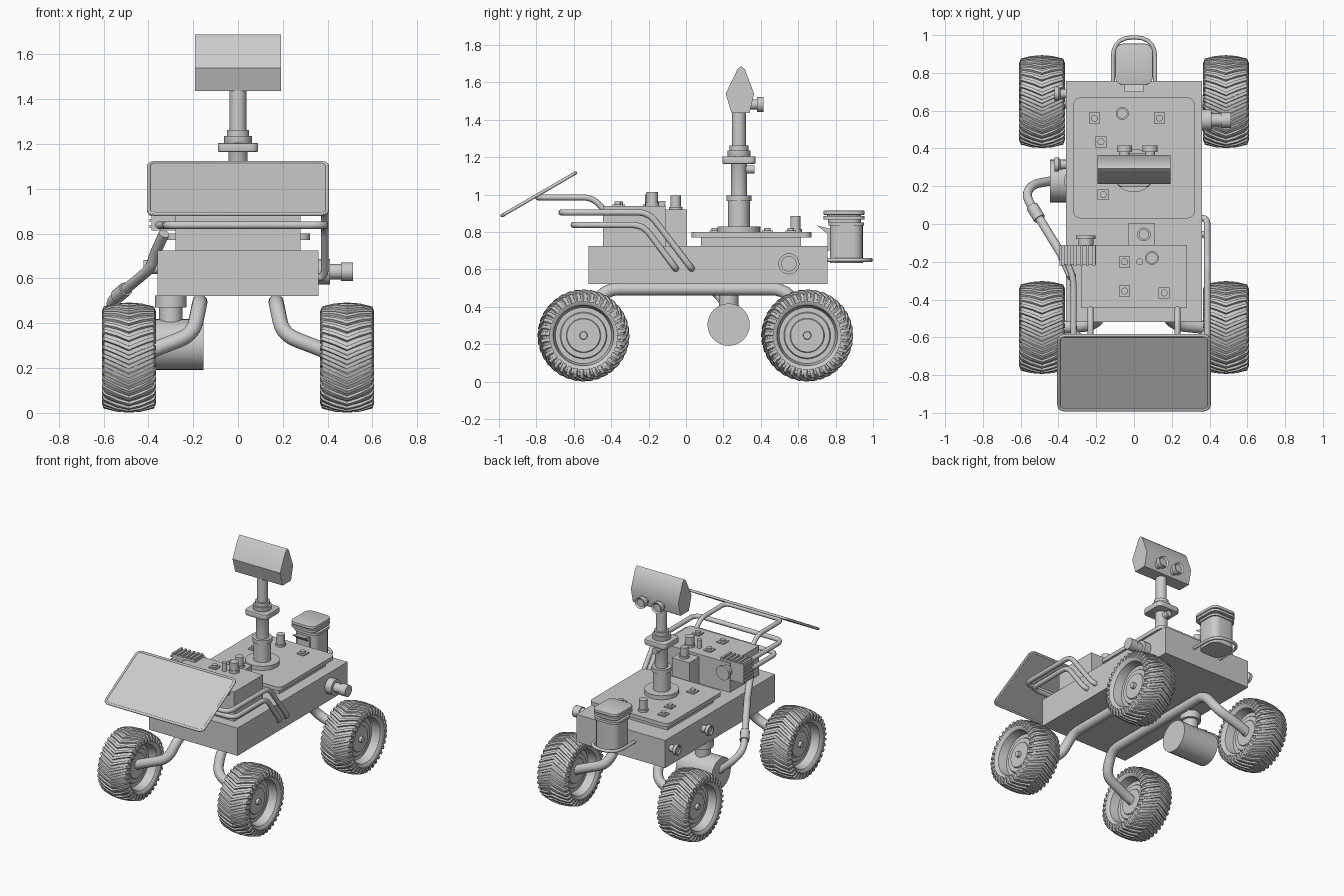
import bpy, bmesh, math
from mathutils import Vector, Matrix

if "Cube" in bpy.data.objects:
    bpy.data.objects.remove(bpy.data.objects["Cube"])

grey = bpy.data.materials.new("plain grey")
grey.use_nodes = True
tone = (0.6, 0.6, 0.6, 1)
grey.diffuse_color = tone
grey.node_tree.nodes["Principled BSDF"].inputs["Base Color"].default_value = tone

AXES = {"x": Matrix.Rotation(math.pi / 2, 4, "Y"), "z": Matrix.Identity(4),
        "y": Matrix.Rotation(-math.pi / 2, 4, "X")}


def finish(name, bm, smooth=True):
    bmesh.ops.recalc_face_normals(bm, faces=bm.faces)
    me = bpy.data.meshes.new(name)
    bm.to_mesh(me)
    bm.free()
    me.materials.append(grey)
    ob = bpy.data.objects.new(name, me)
    bpy.context.collection.objects.link(ob)
    if smooth:
        activate(ob)
        bpy.ops.object.shade_smooth_by_angle(angle=math.radians(35))
    return ob


def activate(ob):
    bpy.ops.object.select_all(action="DESELECT")
    ob.select_set(True)
    bpy.context.view_layer.objects.active = ob


def box(name, x, y, z, corner=0.0, edge=0.0):
    """Box from ranges; corner rounds the upright edges, edge softens the rest."""
    bm = bmesh.new()
    bmesh.ops.create_cube(bm, size=1)
    for v in bm.verts:
        v.co = [r[0] + (c + 0.5) * (r[1] - r[0]) for c, r in zip(v.co, (x, y, z))]
    if corner:
        up = [e for e in bm.edges if abs(e.verts[0].co.z - e.verts[1].co.z) > 1e-4]
        bmesh.ops.bevel(bm, geom=up, offset=corner, segments=5, affect="EDGES", profile=0.5)
    if edge:
        rim = [e for e in bm.edges if e.calc_face_angle(0) > 1]
        bmesh.ops.bevel(bm, geom=rim, offset=edge, segments=2, affect="EDGES", profile=0.5)
    return finish(name, bm, bool(corner or edge))


def lathe(name, profile, origin, axis="z", sides=32):
    """Revolve (radius, height) pairs around an axis through origin."""
    bm = bmesh.new()
    pts = [bm.verts.new((r, 0, h)) for r, h in profile]
    edges = [bm.edges.new(p) for p in zip(pts, pts[1:])]
    bmesh.ops.spin(bm, geom=pts + edges, cent=(0, 0, 0), axis=(0, 0, 1),
                   angle=math.tau, steps=sides)
    bmesh.ops.remove_doubles(bm, verts=bm.verts, dist=1e-4)
    bm.transform(Matrix.Translation(origin) @ AXES[axis])
    return finish(name, bm)


def rod(name, origin, axis, *steps):
    """Stacked cylinders: steps are (radius, start, end)."""
    prof = [(0, steps[0][1])]
    for r, a, b in steps:
        prof += [(r, a), (r, b)]
    return lathe(name, prof + [(0, steps[-1][2])], origin, axis)


def tube(name, points, radius, bend=0.06):
    """Round tube along a path with filleted corners."""
    p = [Vector(q) for q in points]
    path = [p[0]]
    for a, b, c in zip(p, p[1:], p[2:]):
        s = b + (a - b).normalized() * min(bend, (a - b).length * 0.48)
        e = b + (c - b).normalized() * min(bend, (c - b).length * 0.48)
        path += [s.lerp(b, t).lerp(b.lerp(e, t), t) for t in (0, 0.2, 0.4, 0.6, 0.8, 1)]
    path.append(p[-1])
    cu = bpy.data.curves.new(name, "CURVE")
    cu.dimensions = "3D"
    cu.bevel_depth, cu.bevel_resolution, cu.use_fill_caps = radius, 4, True
    sp = cu.splines.new("POLY")
    sp.points.add(len(path) - 1)
    for q, co in zip(sp.points, path):
        q.co = (*co, 1)
    cu.materials.append(grey)
    ob = bpy.data.objects.new(name, cu)
    bpy.context.collection.objects.link(ob)
    activate(ob)
    bpy.ops.object.convert(target="MESH")
    bpy.ops.object.shade_smooth_by_angle(angle=math.radians(40))
    return ob


# Wheels: dished hub and tyre, with chevron lugs wrapped round the tread
half = [(0, 0.075), (0.02, 0.075), (0.022, 0.055), (0.088, 0.055), (0.092, 0.048), (0.12, 0.048),
        (0.125, 0.04), (0.15, 0.04), (0.162, 0.1), (0.172, 0.108), (0.19, 0.114), (0.212, 0.112),
        (0.222, 0.1), (0.231, 0.05)]
tyre_profile = half + [(0.234, 0)] + [(r, -h) for r, h in reversed(half)]
stations = [(-0.121, 0.205), (-0.112, 0.228), (-0.055, 0.242), (0, 0.246),
            (0.055, 0.242), (0.112, 0.228), (0.121, 0.205)]


def treads(name, centre):
    bm = bmesh.new()
    lugs = 36
    for i in range(lugs):
        rings = []
        for x, r in stations:
            mid = math.tau * i / lugs + 1.9 * abs(x)
            ring = []
            for rad, off in ((r - 0.025, -0.062), (r, -0.036), (r, 0.036), (r - 0.025, 0.062)):
                t = mid + off
                ring.append(bm.verts.new((x, -rad * math.cos(t), rad * math.sin(t))))
            rings.append(ring)
        for a, b in zip(rings, rings[1:]):
            for k in range(3):
                bm.faces.new((a[k], a[k + 1], b[k + 1], b[k]))
        bm.faces.new(rings[0])
        bm.faces.new(rings[-1])
    bm.transform(Matrix.Translation(centre))
    return finish(name, bm, False)


for side, s in (("left", 1), ("right", -1)):
    for end, y in (("front", -0.548), ("rear", 0.648)):
        c = (s * 0.487, y, 0.247)
        lathe(f"{end}_{side}_wheel", tyre_profile, c, "x", 48)
        treads(f"{end}_{side}_tread", c)
    # Suspension: one tube per side, dropping to a wheel at each end
    tube(f"{side}_suspension", [
        (s * 0.45, -0.548, 0.25), (s * 0.37, -0.548, 0.285), (s * 0.2, -0.53, 0.35),
        (s * 0.17, -0.43, 0.495), (s * 0.17, 0.53, 0.495), (s * 0.2, 0.63, 0.35),
        (s * 0.37, 0.648, 0.285), (s * 0.45, 0.648, 0.25)], 0.034, 0.07)

# Body and decks
box("body", (-0.36, 0.36), (-0.52, 0.757), (0.522, 0.725))
box("deck_plinth", (-0.28, 0.28), (0.08, 0.615), (0.725, 0.775))
box("deck_plate", (-0.322, 0.322), (0.03, 0.67), (0.772, 0.8), 0.04)
box("front_housing", (-0.28, 0.28), (-0.445, -0.11), (0.725, 0.94))
box("small_housing", (-0.03, 0.11), (-0.11, 0.005), (0.725, 0.92))
rod("small_housing_knob", (0.052, -0.055, 0.92), "z", (0.036, 0, 0.015), (0.027, 0.015, 0.075))
rod("front_housing_knob", (0.095, -0.18, 0.94), "z", (0.036, 0, 0.02), (0.03, 0.02, 0.075))
rod("front_housing_cap", (0.03, -0.2, 0.94), "z", (0.018, 0, 0.06))
rod("deck_knob", (-0.062, 0.585, 0.8), "z", (0.034, 0, 0.015), (0.027, 0.015, 0.085))

# Square fittings with a bolt
fittings = [(-0.21, 0.56, 0.8), (0.135, 0.56, 0.8), (-0.175, 0.435, 0.8), (-0.163, 0.155, 0.8),
            (-0.05, -0.2, 0.94), (-0.05, -0.355, 0.94), (0.16, -0.365, 0.94)]
for i, (x, y, z) in enumerate(fittings):
    box(f"fitting_{i}", (x - 0.029, x + 0.029), (y - 0.029, y + 0.029), (z, z + 0.008))
    rod(f"fitting_bolt_{i}", (x, y, z), "z", (0.018, 0, 0.022))

# Finned unit with a round port
box("finned_unit", (-0.385, -0.2), (-0.215, -0.115), (0.815, 0.955))
for i in range(5):
    z = 0.825 + i * 0.027
    box(f"unit_side_fin_{i}", (-0.394, -0.385), (-0.22, -0.11), (z, z + 0.013))
for i in range(6):
    x = -0.385 + i * 0.033
    box(f"unit_top_fin_{i}", (x, x + 0.016), (-0.22, -0.11), (0.955, 0.965))
rod("unit_port", (-0.255, -0.115, 0.88), "y", (0.04, 0, 0.035), (0.052, 0.035, 0.055))

# Mast with collars
rod("mast", (0, 0.283, 0), "z", (0.115, 0.8, 0.83), (0.058, 0.83, 0.965), (0.066, 0.965, 0.995),
    (0.043, 0.995, 1.165), (0.062, 1.2, 1.235), (0.05, 1.235, 1.262), (0.037, 1.262, 1.45))
box("mast_collar", (-0.09, 0.09), (0.195, 0.372), (1.165, 1.205), 0.03, 0.006)
rod("mast_knob", (0, 0.31, 1.135), "y", (0.022, 0, 0.055))

# Head: side profile extruded across
bm = bmesh.new()
outline = [(0.243, 1.437), (0.34, 1.437), (0.364, 1.54), (0.315, 1.67), (0.295, 1.688),
           (0.275, 1.67), (0.212, 1.54)]
face = bm.faces.new([bm.verts.new((-0.193, y, z)) for y, z in outline])
ext = bmesh.ops.extrude_face_region(bm, geom=[face])["geom"]
bmesh.ops.translate(bm, vec=(0.386, 0, 0), verts=[v for v in ext if isinstance(v, bmesh.types.BMVert)])
finish("head", bm)
for i, x in enumerate((-0.05, 0.085)):
    rod(f"eye_{i}", (x, 0.33, 1.482), "y", (0.026, 0, 0.05), (0.04, 0.05, 0.085), (0.028, 0.075, 0.075))

# Tilted front panel with a raised rim
tilt = Matrix.Translation((0, -0.787, 1.002)) @ Matrix.Rotation(math.atan2(0.235, 0.405), 4, "X")
panel = box("front_panel", (-0.405, 0.405), (-0.234, 0.234), (-0.006, 0.004), 0.035)
panel.data.transform(tilt)
w, d = 0.398, 0.227
rim = tube("panel_rim", [(0, -d, 0), (w, -d, 0), (w, d, 0), (-w, d, 0), (-w, -d, 0), (0, -d, 0)],
           0.009, 0.035)
rim.data.transform(tilt)
tube("panel_support", [(-0.23, -0.43, 0.91), (-0.23, -0.5, 0.985), (-0.23, -0.79, 0.985),
                       (0.23, -0.79, 0.985), (0.23, -0.5, 0.985), (0.23, -0.43, 0.91)], 0.016, 0.05)

# Guard rails wrapping the front and running down the left side
for i, (front, z, back) in enumerate(((-0.665, 0.905, 0.03), (-0.6, 0.838, -0.055))):
    tube(f"guard_rail_{i}", [(0.34, back, 0.605), (0.388, back, 0.605), (0.388, -0.2 - 0.03 * i, z),
                             (0.388, front, z), (-0.32, front, z), (-0.32, -0.28, z),
                             (-0.37, -0.17, z)], 0.017, 0.06)

# Underslung drum and its feed pipe
rod("drum", (0, 0.228, 0.305), "x", (0.113, -0.445, -0.155))
rod("drum_post", (-0.3, 0.228, 0), "z", (0.052, 0.36, 0.47), (0.07, 0.47, 0.525))
tube("feed_pipe", [(-0.43, 0.23, 0.32), (-0.54, 0.21, 0.42), (-0.575, 0.15, 0.49),
                   (-0.39, -0.15, 0.645), (-0.375, -0.18, 0.7), (-0.33, -0.28, 0.8)], 0.024, 0.06)
tube("feed_pipe_sleeve", [(-0.54, 0.093, 0.52), (-0.5, 0.028, 0.553)], 0.032)

# Side ports
rod("left_port", (0.36, 0.55, 0.63), "x", (0.056, 0, 0.05), (0.034, 0.05, 0.1), (0.041, 0.1, 0.153))
for i, y in enumerate((0.315, 0.69)):
    lathe(f"right_port_{i}", [(0, 0), (0.024, 0), (0.026, -0.03), (0.038, -0.04), (0.038, -0.062),
                              (0.028, -0.062), (0.028, -0.05), (0, -0.05)], (-0.36, y, 0.645), "x")

# Rear canister with lid, bracket and hoop
box("canister", (-0.092, 0.092), (0.77, 0.945), (0.635, 0.85), 0.05)
box("canister_neck", (-0.08, 0.08), (0.76, 0.935), (0.85, 0.875), 0.045)
box("canister_band", (-0.1, 0.1), (0.762, 0.953), (0.835, 0.852), 0.05)
box("canister_lid_lower", (-0.1, 0.1), (0.735, 0.955), (0.868, 0.886), 0.045)
box("canister_lid", (-0.1, 0.1), (0.735, 0.955), (0.892, 0.914), 0.045, 0.005)
box("canister_lid_core", (-0.08, 0.08), (0.755, 0.935), (0.88, 0.9), 0.045)
bm = bmesh.new()
face = bm.faces.new([bm.verts.new((-0.05, y, z)) for y, z in
                     ((0.7, 0.835), (0.78, 0.815), (0.78, 0.7), (0.757, 0.7), (0.757, 0.79))])
ext = bmesh.ops.extrude_face_region(bm, geom=[face])["geom"]
bmesh.ops.translate(bm, vec=(0.1, 0, 0), verts=[v for v in ext if isinstance(v, bmesh.types.BMVert)])
finish("canister_bracket", bm, False)
tube("canister_hoop", [(-0.112, 0.75, 0.65), (-0.112, 0.988, 0.65), (0.112, 0.988, 0.65),
                       (0.112, 0.75, 0.65)], 0.011, 0.11)
